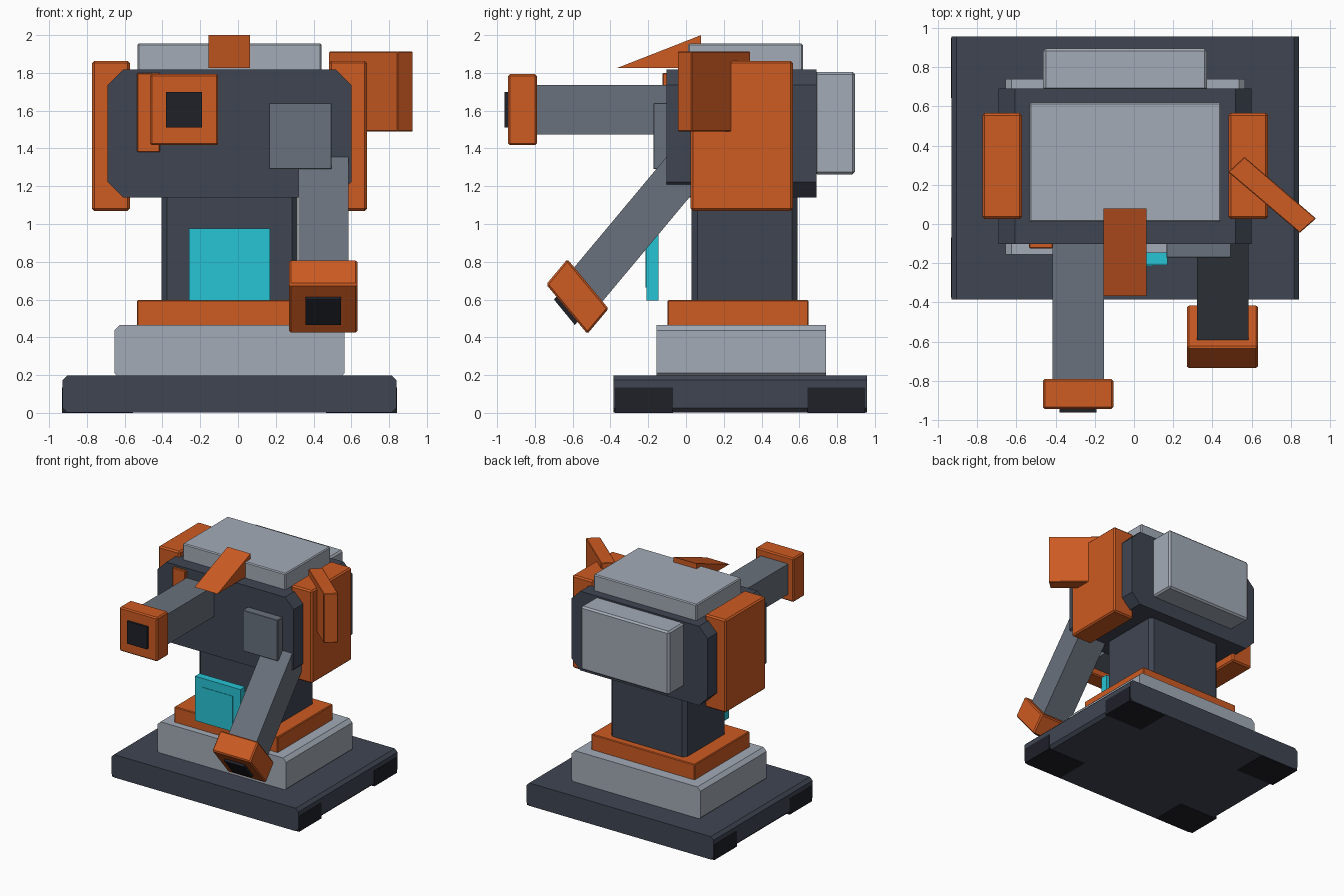
import bpy, bmesh
from mathutils import Vector

if "Cube" in bpy.data.objects:
    bpy.data.objects.remove(bpy.data.objects["Cube"], do_unlink=True)


def material(name, rgb):
    m = bpy.data.materials.new(name)
    m.use_nodes = True
    m.diffuse_color = (*rgb, 1)
    m.node_tree.nodes["Principled BSDF"].inputs["Base Color"].default_value = (*rgb, 1)
    return m


SLATE = material("dark slate", (0.05, 0.06, 0.085))
GRAY = material("light gray", (0.37, 0.41, 0.47))
STEEL = material("steel gray", (0.14, 0.165, 0.2))
ORANGE = material("orange", (0.61, 0.104, 0.016))
CYAN = material("cyan", (0.02, 0.55, 0.66))
BLACK = material("near black", (0.014, 0.015, 0.022))

# How a profile point (u, v) and a depth d map to x, y, z for each extrusion axis
PLACE = {
    "x": lambda u, v, d: Vector((d, u, v)),
    "y": lambda u, v, d: Vector((u, d, v)),
    "z": lambda u, v, d: Vector((u, v, d)),
}


def prism(name, mat, axis, profile, lo, hi, bevel=0):
    """Extrude a flat profile along an axis from lo to hi."""
    bm = bmesh.new()
    ends = [[bm.verts.new(PLACE[axis](u, v, d)) for u, v in profile] for d in (lo, hi)]
    bm.faces.new(ends[0])
    bm.faces.new(ends[1])
    n = len(profile)
    for i in range(n):
        j = (i + 1) % n
        bm.faces.new((ends[0][i], ends[0][j], ends[1][j], ends[1][i]))
    bmesh.ops.recalc_face_normals(bm, faces=bm.faces)
    mesh = bpy.data.meshes.new(name)
    bm.to_mesh(mesh)
    bm.free()
    mesh.materials.append(mat)
    obj = bpy.data.objects.new(name, mesh)
    bpy.context.collection.objects.link(obj)
    if bevel:
        mod = obj.modifiers.new("edge bevel", "BEVEL")
        mod.width = bevel
        mod.segments = 1
    return obj


def box(name, mat, x, y, z, bevel=0):
    profile = [(x[0], z[0]), (x[1], z[0]), (x[1], z[1]), (x[0], z[1])]
    return prism(name, mat, "y", profile, *y, bevel)


def chamfered(u, v, c):
    """Rectangle with its four corners cut off."""
    return [(u[0] + c, v[0]), (u[1] - c, v[0]), (u[1], v[0] + c), (u[1], v[1] - c),
            (u[1] - c, v[1]), (u[0] + c, v[1]), (u[0], v[1] - c), (u[0], v[0] + c)]


MID = -0.045  # centre line of the body


def wide(half):
    return (MID - half, MID + half)


# Base, feet and pedestal
prism("base", SLATE, "y", chamfered(wide(0.885), (0.002, 0.198), 0.025), -0.384, 0.957)
for side, label in ((1, "left"), (-1, "right")):
    xs = sorted((MID + side * 0.51, MID + side * 0.887))
    box("front_foot_" + label, BLACK, xs, (-0.375, -0.07), (0, 0.135))
    box("back_foot_" + label, BLACK, xs, (0.643, 0.948), (0, 0.135))
prism("pedestal", GRAY, "y", chamfered(wide(0.61), (0.18, 0.466), 0.03), -0.155, 0.74)
box("waist_ring", ORANGE, wide(0.49), (-0.098, 0.648), (0.46, 0.598), 0.006)
prism("column", SLATE, "z", chamfered(wide(0.36), (0.03, 0.59), 0.03), 0.59, 1.2)

# Chest screen
box("screen", CYAN, wide(0.215), (-0.21, -0.146), (0.595, 0.975))
box("screen_inset", CYAN, wide(0.143), (-0.214, -0.209), (0.665, 0.9))

# Upper body, roof and backpack
prism("upper_body", SLATE, "y", chamfered(wide(0.645), (1.14, 1.818), 0.083), -0.103, 0.692)
box("roof_plate", GRAY, wide(0.488), (0.01, 0.62), (1.81, 1.955), 0.008)
box("backpack", GRAY, wide(0.418), (0.68, 0.895), (1.262, 1.806), 0.014)
prism("crest", ORANGE, "x", [(-0.367, 1.825), (0.08, 1.825), (0.08, 2.0)], -0.155, 0.063)

# Shoulders and the slanted fin
for side, label in ((1, "left"), (-1, "right")):
    xs = sorted((MID + side * 0.527, MID + side * 0.728))
    box("shoulder_" + label, ORANGE, xs, (0.025, 0.566), (1.07, 1.864), 0.012)
prism("shoulder_fin", ORANGE, "z",
      [(0.48, 0.265), (0.845, -0.045), (0.928, 0.028), (0.563, 0.342)], 1.49, 1.912, 0.004)
box("arm_mount_right", ORANGE, (-0.535, -0.413), (-0.124, -0.08), (1.38, 1.8), 0.005)
box("arm_mount_left", STEEL, (0.165, 0.495), (-0.172, -0.09), (1.29, 1.64), 0.003)

# Raised right arm
box("arm_right", STEEL, (-0.415, -0.153), (-0.82, -0.09), (1.475, 1.735))
box("fist_right", ORANGE, (-0.465, -0.105), (-0.942, -0.79), (1.417, 1.793), 0.01)
box("muzzle_right", BLACK, (-0.38, -0.19), (-0.962, -0.92), (1.51, 1.7))

# Lowered left arm
prism("arm_left", STEEL, "x",
      [(-0.645, 0.707), (-0.495, 0.527), (0.13, 1.275), (-0.02, 1.455)], 0.32, 0.585)
prism("fist_left", ORANGE, "x",
      [(-0.628, 0.814), (-0.74, 0.68), (-0.522, 0.418), (-0.41, 0.552)], 0.27, 0.632, 0.01)
prism("muzzle_left", BLACK, "x",
      [(-0.671, 0.63), (-0.699, 0.6), (-0.589, 0.466), (-0.561, 0.496)], 0.358, 0.545)
